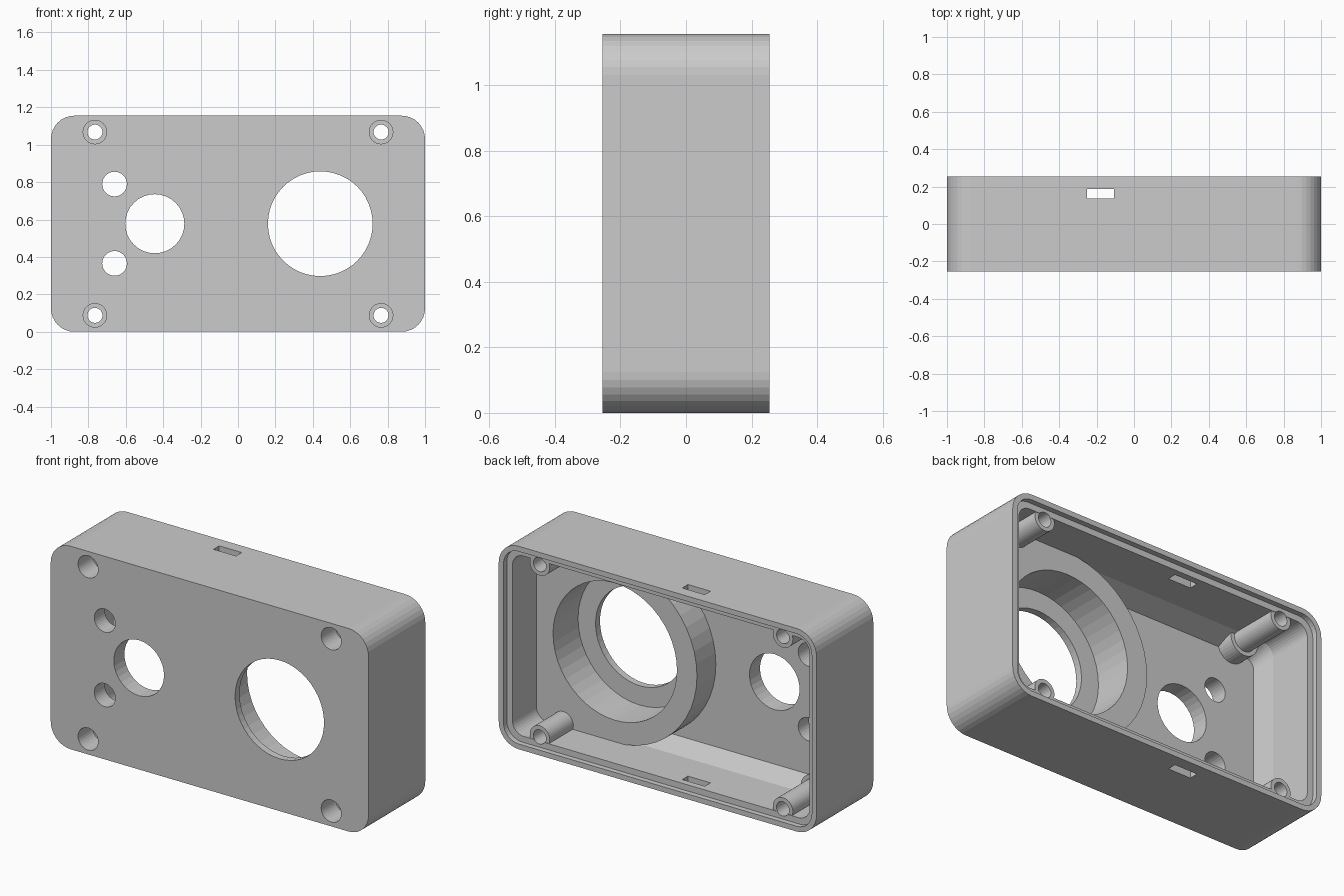
import bpy, bmesh, math

if "Cube" in bpy.data.objects:
    bpy.data.objects.remove(bpy.data.objects["Cube"])

W, D, H = 1.0, 0.255, 1.155      # half width, half depth, height
CZ = H / 2
R = 0.125                        # outer corner radius


def loft(name, rings):
    """Closed solid through equal-length rings of (x, y, z) points."""
    bm = bmesh.new()
    loops = [[bm.verts.new(p) for p in ring] for ring in rings]
    n = len(loops[0])
    for a, b in zip(loops, loops[1:]):
        for i in range(n):
            bm.faces.new((a[i], a[(i + 1) % n], b[(i + 1) % n], b[i]))
    bm.faces.new(loops[0])
    bm.faces.new(loops[-1])
    bmesh.ops.recalc_face_normals(bm, faces=bm.faces)
    mesh = bpy.data.meshes.new(name)
    bm.to_mesh(mesh)
    bm.free()
    ob = bpy.data.objects.new(name, mesh)
    bpy.context.collection.objects.link(ob)
    return ob


def rounded(y, ix, iz, r, seg=8):
    """Rounded rectangle at depth y, inset from the outer size."""
    hx, hz = W - ix, CZ - iz
    pts = []
    for q, (sx, sz) in enumerate(((1, 1), (-1, 1), (-1, -1), (1, -1))):
        for k in range(seg + 1):
            a = math.pi / 2 * (q + k / seg)
            pts.append((sx * (hx - r) + r * math.cos(a), y,
                        CZ + sz * (hz - r) + r * math.sin(a)))
    return pts


def rod(name, x, z, r, y0, y1, n=32):
    """Cylinder along y."""
    ring = lambda y: [(x + r * math.cos(2 * math.pi * i / n), y,
                       z + r * math.sin(2 * math.pi * i / n)) for i in range(n)]
    return loft(name, [ring(y0), ring(y1)])


def block(name, x0, x1, y0, y1, z0, z1):
    ring = lambda y: [(x0, y, z0), (x1, y, z0), (x1, y, z1), (x0, y, z1)]
    return loft(name, [ring(y0), ring(y1)])


def combine(target, tool, op):
    mod = target.modifiers.new(tool.name, 'BOOLEAN')
    mod.operation, mod.solver, mod.object = op, 'EXACT', tool
    bpy.context.view_layer.objects.active = target
    bpy.ops.object.modifier_apply(modifier=mod.name)
    bpy.data.objects.remove(tool)


# Outer shell with a stepped rim and a chamfered floor
body = loft("enclosure_body", [rounded(-D, 0, 0, R), rounded(D, 0, 0, R)])
combine(body, loft("cavity", [
    rounded(-0.16, 0.09, 0.11, 0.05), rounded(-0.04, 0.065, 0.065, 0.07),
    rounded(0.225, 0.065, 0.065, 0.07), rounded(0.2251, 0.03, 0.03, 0.095),
    rounded(0.3, 0.03, 0.03, 0.095)]), 'DIFFERENCE')

screws = [(sx * 0.765, CZ + sz * 0.49) for sx in (-1, 1) for sz in (-1, 1)]
SX = 0.44                        # centre of the large opening

# Raised seat around the large opening, screw bosses and posts
combine(body, rod("seat_disc", SX, CZ, 0.516, -0.2, 0.01, 48), 'UNION')
combine(body, block("seat_block", SX, 0.95, -0.21, 0.0101, 0.05, H - 0.05), 'UNION')
for x, z in screws:
    combine(body, rod("boss", x, z, 0.086, -0.22, -0.06), 'UNION')
    combine(body, rod("post", x, z, 0.063, -0.215, 0.222), 'UNION')

# Round openings and the counterbored seat
combine(body, rod("seat_bore", SX, CZ, 0.39, -0.215, 0.1, 48), 'DIFFERENCE')
combine(body, rod("large_hole", SX, CZ, 0.28, -0.4, 0.1, 48), 'DIFFERENCE')
combine(body, rod("medium_hole", -0.445, CZ, 0.158, -0.4, 0.1), 'DIFFERENCE')
for s in (-1, 1):
    combine(body, rod("small_hole", -0.66, CZ + s * 0.212, 0.066, -0.4, 0.1),
            'DIFFERENCE')

# Screw holes with counterbores
for x, z in screws:
    combine(body, rod("counterbore", x, z, 0.063, -0.4, -0.125), 'DIFFERENCE')
    combine(body, rod("screw_hole", x, z, 0.04, -0.4, 0.4), 'DIFFERENCE')

# Slots through the top and bottom walls
combine(body, block("slots", -0.25, -0.108, 0.137, 0.188, -0.1, H + 0.1), 'DIFFERENCE')
